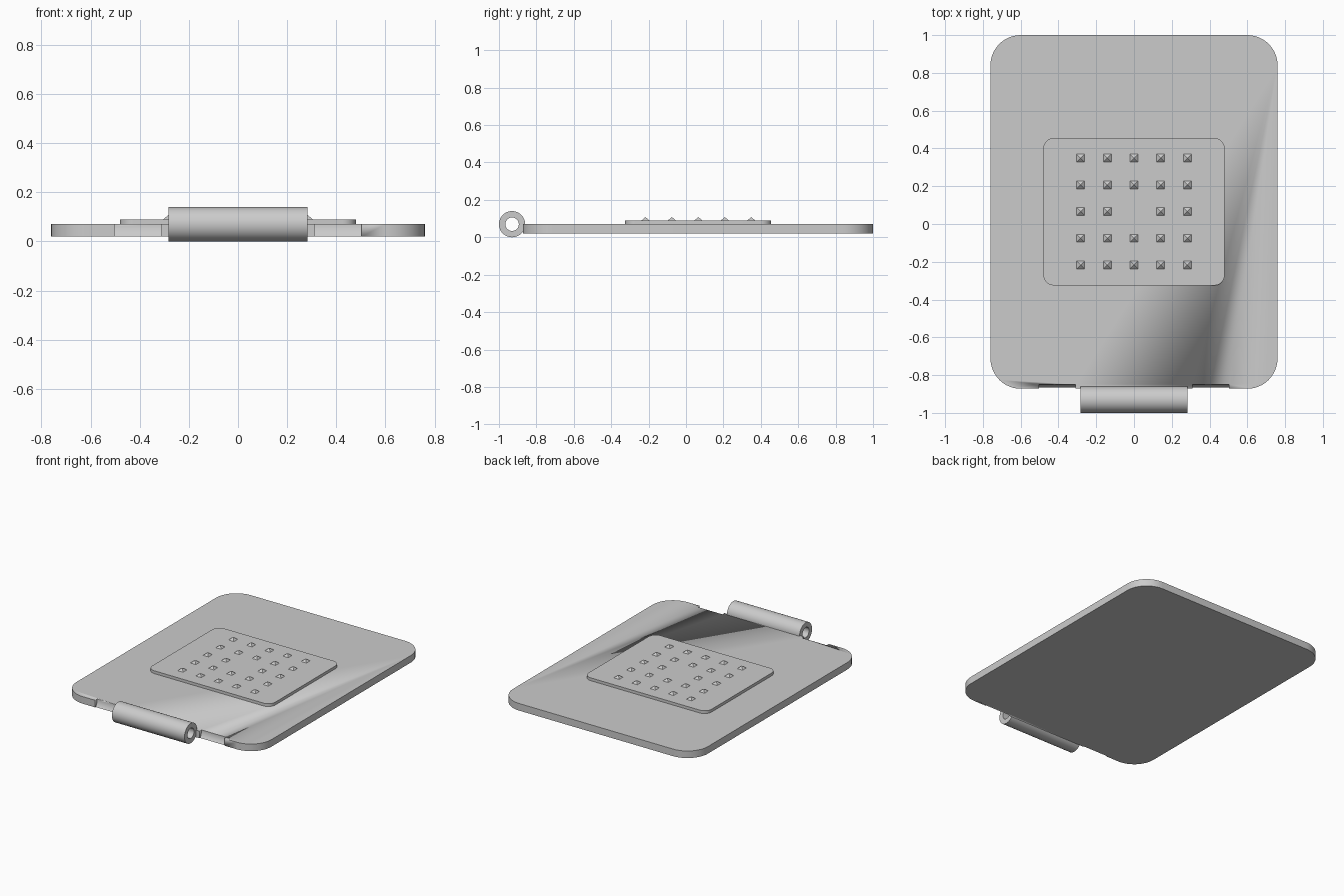
import bpy
import bmesh
from math import cos, sin, pi, radians
from mathutils import Matrix, Vector

default = bpy.data.objects.get("Cube")
if default:
    bpy.data.objects.remove(default, do_unlink=True)

grey = bpy.data.materials.new("plain grey")
grey.use_nodes = True
colour = (0.6, 0.6, 0.6, 1)
grey.diffuse_color = colour
grey.node_tree.nodes["Principled BSDF"].inputs["Base Color"].default_value = colour

HINGE = Vector((0, -0.93, 0.07))


def finish(name, bm, smooth=True):
    bmesh.ops.recalc_face_normals(bm, faces=bm.faces)
    mesh = bpy.data.meshes.new(name)
    bm.to_mesh(mesh)
    bm.free()
    mesh.materials.append(grey)
    obj = bpy.data.objects.new(name, mesh)
    bpy.context.collection.objects.link(obj)
    bpy.ops.object.select_all(action="DESELECT")
    obj.select_set(True)
    bpy.context.view_layer.objects.active = obj
    if smooth:
        bpy.ops.object.shade_smooth_by_angle(angle=radians(30))
    return obj


def rounded_slab(name, half_x, y0, y1, z0, z1, radius, steps=12):
    bm = bmesh.new()
    corners = [(1, y1 - radius), (-1, y1 - radius), (-1, y0 + radius), (1, y0 + radius)]
    outline = []
    for i, (side, cy) in enumerate(corners):
        for s in range(steps + 1):
            a = (i + s / steps) * pi / 2
            outline.append(bm.verts.new((side * (half_x - radius) + radius * cos(a),
                                         cy + radius * sin(a), z0)))
    base = bm.faces.new(outline)
    top = bmesh.ops.extrude_face_region(bm, geom=[base], use_keep_orig=True)
    verts = [v for v in top["geom"] if isinstance(v, bmesh.types.BMVert)]
    bmesh.ops.translate(bm, verts=verts, vec=(0, 0, z1 - z0))
    return finish(name, bm)


# Base plate, with two round hinge reliefs cut from its front edge
plate = rounded_slab("base_plate", 0.76, -0.872, 1.0, 0.02, 0.07, 0.16)
for side in (-1, 1):
    bm = bmesh.new()
    bmesh.ops.create_cone(bm, cap_ends=True, segments=64, radius1=0.081, radius2=0.081,
                          depth=0.193, matrix=Matrix.Translation(HINGE + Vector((side * 0.407, 0, 0)))
                          @ Matrix.Rotation(pi / 2, 4, "Y"))
    cutter = finish("relief_cutter", bm)
    cutter.hide_render = True
    cut = plate.modifiers.new("hinge relief", "BOOLEAN")
    cut.operation = "DIFFERENCE"
    cut.solver = "EXACT"
    cut.object = cutter
    bpy.context.view_layer.objects.active = plate
    bpy.ops.object.modifier_apply(modifier=cut.name)
    bpy.data.objects.remove(cutter, do_unlink=True)

# Raised pad
rounded_slab("raised_pad", 0.48, -0.325, 0.455, 0.065, 0.09, 0.055, 8)

# Grid of small pyramid studs, leaving the middle one out
bm = bmesh.new()
for i in range(-2, 3):
    for j in range(-2, 3):
        if i or j:
            spot = Matrix.Translation((i * 0.1415, 0.066 + j * 0.1415, 0.0985))
            bmesh.ops.create_cone(bm, cap_ends=True, segments=4, radius1=0.0315, radius2=0,
                                  depth=0.019, matrix=spot @ Matrix.Rotation(pi / 4, 4, "Z"))
finish("pyramid_studs", bm, smooth=False)

# Hollow hinge barrel: a rectangular section spun about the hinge axis
bm = bmesh.new()
section = [bm.verts.new(HINGE + Vector((x, 0, r)))
           for x, r in ((-0.283, 0.07), (0.283, 0.07), (0.283, 0.036), (-0.283, 0.036))]
edges = [bm.edges.new((section[i], section[(i + 1) % 4])) for i in range(4)]
bmesh.ops.spin(bm, geom=section + edges, cent=HINGE, axis=(1, 0, 0), angle=2 * pi, steps=48)
bmesh.ops.remove_doubles(bm, verts=bm.verts, dist=0.0005)
finish("hinge_barrel", bm)
